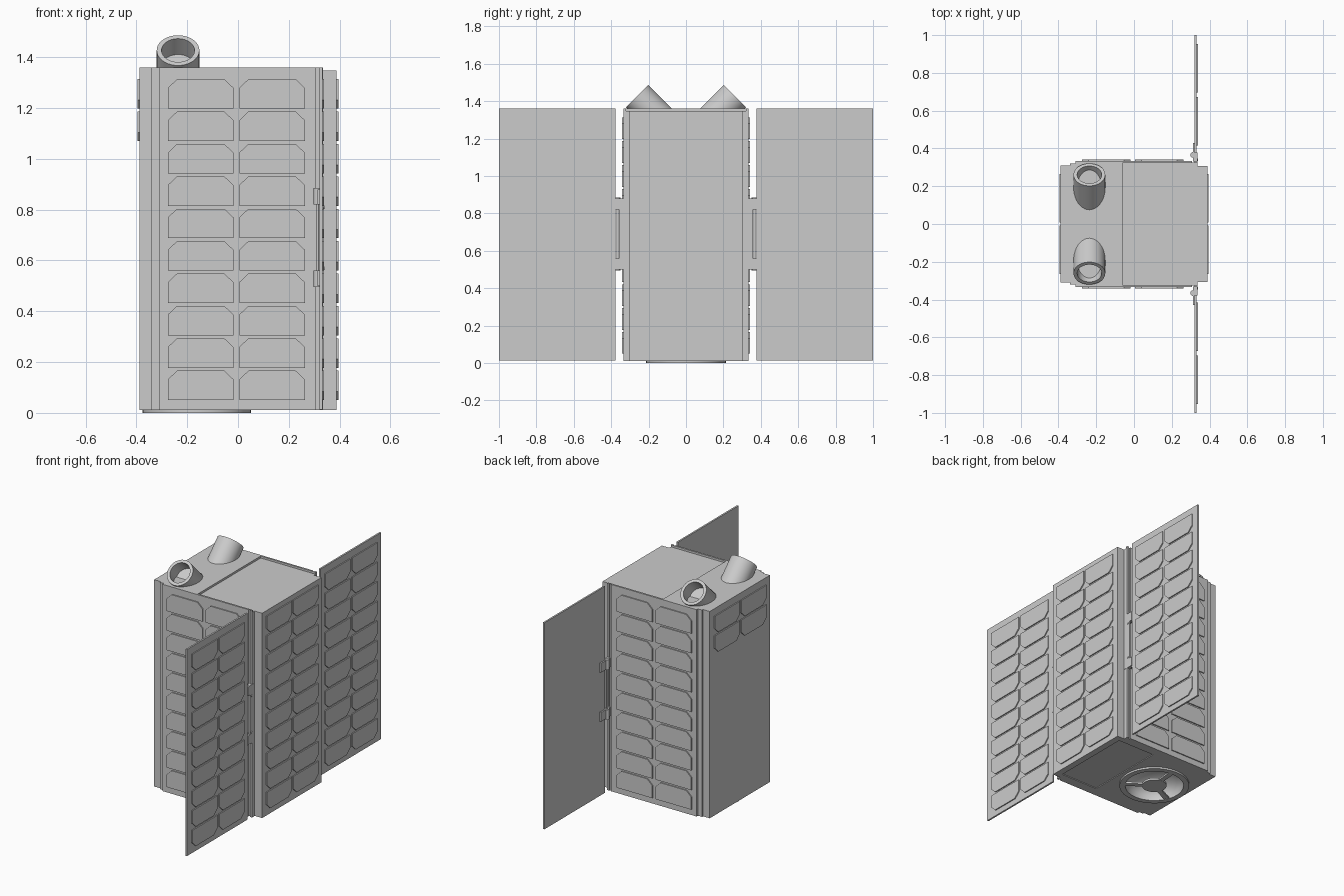
import bpy, bmesh, math
from mathutils import Vector, Matrix

if "Cube" in bpy.data.objects:
    bpy.data.objects.remove(bpy.data.objects["Cube"])

Z = Vector((0, 0, 1))


def finish(name, bm, smooth=False):
    bmesh.ops.recalc_face_normals(bm, faces=bm.faces[:])
    me = bpy.data.meshes.new(name)
    bm.to_mesh(me)
    bm.free()
    ob = bpy.data.objects.new(name, me)
    bpy.context.collection.objects.link(ob)
    if smooth:
        bpy.ops.object.select_all(action='DESELECT')
        ob.select_set(True)
        bpy.context.view_layer.objects.active = ob
        bpy.ops.object.shade_smooth_by_angle(angle=math.radians(35))
    return ob


def extrude(bm, pts, vec):
    """Add a prism: closed outline pts swept along vec."""
    a = [bm.verts.new(p) for p in pts]
    b = [bm.verts.new(Vector(p) + Vector(vec)) for p in pts]
    n = len(a)
    bm.faces.new(a[::-1])
    bm.faces.new(b)
    for i in range(n):
        bm.faces.new((a[i], a[(i + 1) % n], b[(i + 1) % n], b[i]))


def box(bm, x, y, z):
    extrude(bm, [(x[0], y[0], z[0]), (x[1], y[0], z[0]), (x[1], y[1], z[0]), (x[0], y[1], z[0])],
            (0, 0, z[1] - z[0]))


def lathe(bm, profile, n, closed=True):
    """Revolve (radius, height) points about z."""
    rings = []
    for r, h in profile:
        if r == 0:
            rings.append([bm.verts.new((0, 0, h))] * n)
        else:
            rings.append([bm.verts.new((r * math.cos(2 * math.pi * i / n),
                                        r * math.sin(2 * math.pi * i / n), h)) for i in range(n)])
    m = len(rings)
    for k in range(m if closed else m - 1):
        p, q = rings[k], rings[(k + 1) % m]
        for i in range(n):
            j = (i + 1) % n
            vs = list(dict.fromkeys((p[i], p[j], q[j], q[i])))
            if len(vs) > 2:
                bm.faces.new(vs)


def cells(name, origin, normal, cols, rows, up=1):
    """Grid of solar cells with two clipped corners, raised along normal."""
    N, O = Vector(normal), Vector(origin)
    U = Z.cross(N)
    w, h = 0.129, 0.058
    shape = [(-w, -h), (w, -h), (w, h - 0.034), (w - 0.036, h), (-w + 0.036, h), (-w, h - 0.034)]
    bm = bmesh.new()
    for c in cols:
        for r in rows:
            zc = 0.108 + 0.1275 * r
            pts = [O + U * (c + u) + Z * (zc + v * up) - N * 0.002 for u, v in shape]
            extrude(bm, pts, N * 0.009)
    return finish(name, bm)


def cut(ob, cutter):
    m = ob.modifiers.new("cut", 'BOOLEAN')
    m.operation, m.object, m.solver = 'DIFFERENCE', cutter, 'EXACT'
    bpy.context.view_layer.objects.active = ob
    bpy.ops.object.modifier_apply(modifier=m.name)
    bpy.data.objects.remove(cutter)


# Main body: stepped corner-rail outline, mirrored in y
half = [(-0.388, .31), (-.34, .31), (-.34, .32), (-.31, .32), (-.31, .334), (.308, .334),
        (.308, .326), (.32, .326), (.32, .334), (.335, .334), (.335, .306), (.388, .306)]
outline = half + [(x, -y) for x, y in reversed(half)]
bm = bmesh.new()
extrude(bm, [(x, y, 0.012) for x, y in outline], (0, 0, 1.348))
body = finish("body", bm)

# Recessed top deck and bottom access panel
bm = bmesh.new()
box(bm, (-0.062, 0.5), (-0.322, 0.322), (1.347, 1.5))
cut(body, finish("deck_cutter", bm))
bm = bmesh.new()
box(bm, (0.075, 0.345), (-0.27, 0.27), (-0.1, 0.017))
cut(body, finish("panel_cutter", bm))

# Bowl mirror sunk in the underside
CX = -0.162
bm = bmesh.new()
bowl = [(0, -0.05), (0.18, -0.05)] + [(0.18 * math.cos(t * math.pi / 16), 0.012 + 0.11 * math.sin(t * math.pi / 16))
                                      for t in range(8)] + [(0, 0.122)]
lathe(bm, bowl, 48, closed=False)
bmesh.ops.translate(bm, verts=bm.verts[:], vec=(CX, 0, 0))
cut(body, finish("bowl_cutter", bm))
bpy.ops.object.select_all(action='DESELECT')
body.select_set(True)
bpy.context.view_layer.objects.active = body
bpy.ops.object.shade_smooth_by_angle(angle=math.radians(30))

# Aperture ring, hub and three spokes
bm = bmesh.new()
lathe(bm, [(0.178, 0), (0.213, 0), (0.213, 0.014), (0.178, 0.014)], 48)
lathe(bm, [(0, 0), (0.075, 0), (0.075, 0.014), (0, 0.014)], 32, closed=False)
for a in (-35, 85, 205):
    R = Matrix.Rotation(math.radians(a), 3, 'Z')
    pts = [R @ Vector(p) for p in ((0.06, -.016, 0.001), (0.19, -.016, 0.001), (0.19, .016, 0.001), (0.06, .016, 0.001))]
    extrude(bm, pts, (0, 0, 0.012))
bmesh.ops.translate(bm, verts=bm.verts[:], vec=(CX, 0, 0))
finish("aperture_ring", bm, True)

# Solar cells on the four body faces
cols = (-0.144, 0.134)
finish_cols = (-0.136, 0.136)
cells("front_cells", (-0.004, -0.334, 0), (0, -1, 0), (-0.143, 0.138), range(10))
cells("back_cells", (-0.004, 0.334, 0), (0, 1, 0), (-0.138, 0.143), range(10))
cells("right_cells", (0.388, 0, 0), (1, 0, 0), finish_cols, range(10), -1)
cells("left_cells", (-0.388, 0, 0), (-1, 0, 0), finish_cols, (8, 9), -1)

for s, side in ((-1, "front"), (1, "back")):
    # Deployed wing with its cells
    bm = bmesh.new()
    box(bm, (0.321, 0.332), sorted((s * 0.376, s * 1.0)), (0.014, 1.36))
    finish(side + "_wing", bm)
    cells(side + "_wing_cells", (0.332, s * 0.684, 0), (1, 0, 0), (-0.14, 0.14), range(10), -1)

    # Hinge: notched leaf, pin and two screws
    bm = bmesh.new()
    leaf = [(.31, .5), (.378, .5), (.378, .56), (.357, .56), (.357, .82), (.378, .82), (.378, .88), (.31, .88)]
    extrude(bm, [(0.326, s * y, z) for y, z in leaf], (0.01, 0, 0))
    for z0, z1 in ((0.5, 0.56), (0.82, 0.88)):
        box(bm, (0.312, 0.322), sorted((s * 0.36, s * 0.43)), (z0, z1))
        box(bm, (0.312, 0.328), sorted((s * 0.33, s * 0.378)), (z0, z1))
    finish(side + "_hinge_leaf", bm)
    bm = bmesh.new()
    for z0, z1, r in ((0.495, 0.56, 0.015), (0.56, 0.82, 0.006), (0.82, 0.885, 0.015)):
        bmesh.ops.create_cone(bm, cap_ends=True, segments=16, radius1=r, radius2=r, depth=z1 - z0,
                              matrix=Matrix.Translation((0.313, s * 0.366, (z0 + z1) / 2)))
    for z in (0.57, 0.81):
        bmesh.ops.create_cone(bm, cap_ends=True, segments=10, radius1=.007, radius2=.007, depth=0.008,
                              matrix=Matrix.Translation((0.336, s * 0.34, z)) @ Matrix.Rotation(math.pi / 2, 4, 'Y'))
    finish(side + "_hinge_pin", bm, True)

    # Sensor tube tilted 45 degrees outward, with a recessed lens floor
    bm = bmesh.new()
    lathe(bm, [(0, -0.088), (0.065, -0.088), (0.065, 0), (0.084, 0), (0.084, -0.2), (0, -0.2)], 40, closed=False)
    bm.transform(Matrix.Translation((-0.236, s * 0.261, 1.427)) @ Matrix.Rotation(-s * math.pi / 4, 4, 'X'))
    finish(side + "_sensor_tube", bm, True)
